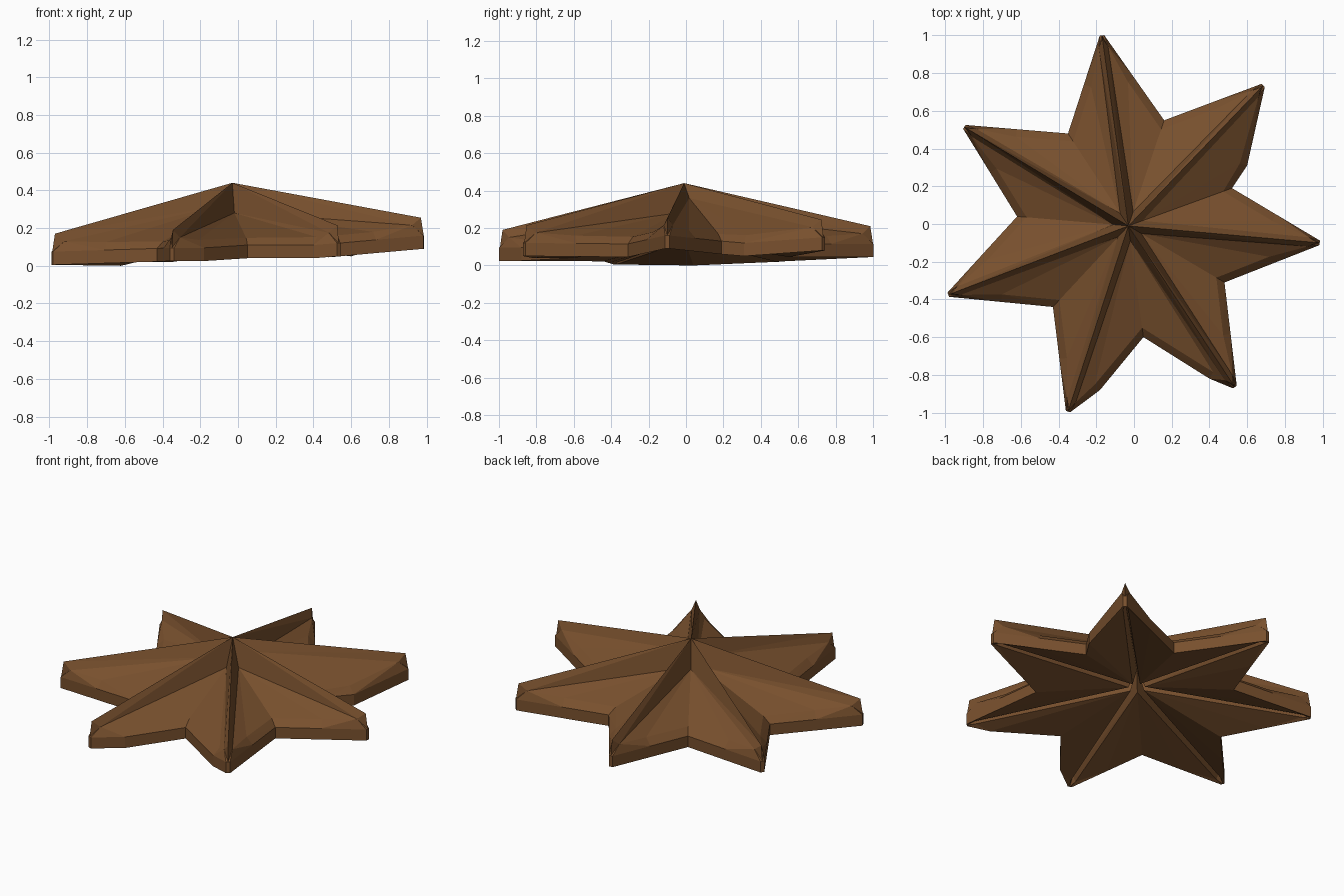
import bpy, bmesh
from mathutils import Vector

cube = bpy.data.objects.get("Cube")
if cube:
    bpy.data.objects.remove(cube)

# Arm tips (x, y, underside height), clockwise
tips = [(-.17, 1, .045), (.685, .735, .08), (.985, -.1, .09), (.535, -.865, .05),
        (-.35, -.995, .025), (-.985, -.375, .005), (-.9, .515, .02)]
# Notch after each tip: x, y, underside height, height where its valley starts
notches = [(.16, .55, .045, .27), (.52, .19, .06, .36), (.48, -.31, .045, .28),
           (.05, -.6, .04, .28), (-.43, -.44, .022, .32), (-.62, .04, 0, .28),
           (-.35, .48, .02, .28)]
# Bulging rim points: (arm, side) -> position and underside height
bulges = {(1, 1): (.6, .31, .05), (3, 1): (.4, -.82, .04), (4, -1): (-.18, -.88, .025)}
centre = Vector((-.03, -.01))
APEX = centre.to_3d() + Vector((0, 0, .44))
GROOVE_APEX = centre.to_3d() + Vector((0, 0, .25))

bm = bmesh.new()


def at(p, z):
    return Vector((p.x, p.y, z))


def face(*points):
    bm.faces.new([bm.verts.new(p) for p in points])


def half_arm(i, side):
    """One side of an arm: fin, panel, bevel, wall, underside and groove."""
    tx, ty, low = tips[i]
    nx, ny, notch_low, valley_z = notches[i if side > 0 else i - 1]
    tip, notch = Vector((tx, ty)), Vector((nx, ny))
    d = (tip - centre).normalized()
    perp = Vector((d.y, -d.x)) * side
    to_notch = (notch - centre).normalized()

    end = tip + perp * .012
    halfway = at(notch, notch_low).lerp(at(end, low), .5)
    mid = Vector(bulges.get((i, side), halfway))
    edge = (end - notch).normalized()
    inward = Vector((edge.y, -edge.x, 0))
    if inward.xy.dot(perp) > 0:
        inward = -inward

    # Upper surface
    crest = at(tip - d * .015, low + .165)
    fin_foot = at(tip - d * .06 + perp * .024, low + .125)
    valley = at(centre + to_notch * .08, valley_z)
    in_notch = at(notch - to_notch * .05, notch_low + .108)
    in_mid = mid + inward * .04 + Vector((0, 0, .112))
    face(APEX, crest, fin_foot, valley)
    face(valley, fin_foot, in_mid)
    face(valley, in_mid, in_notch)

    # Bevel and outer wall
    foot = [at(notch, notch_low), mid, at(end, low)]
    rim = [p + Vector((0, 0, .07)) for p in foot]
    inner = [in_notch, in_mid, fin_foot]
    for a in range(2):
        face(inner[a], inner[a + 1], rim[a + 1], rim[a])
        face(rim[a], rim[a + 1], foot[a + 1], foot[a])
    face(crest, at(tip, low + .07), rim[2], fin_foot)
    face(at(tip, low + .07), at(tip, low), foot[2], rim[2])

    # Hollow underside with a groove beneath the fin
    groove_edge = at(tip - d * .05 + perp * .015, low + .01)
    groove_end = at(tip - d * .05, low + .05)
    under_valley = at(centre + to_notch * .05, .13)
    face(under_valley, foot[0], foot[1])
    face(under_valley, foot[1], groove_edge)
    face(groove_edge, foot[1], foot[2])
    face(under_valley, groove_edge, groove_end, GROOVE_APEX)
    face(groove_edge, foot[2], at(tip, low), groove_end)


for i in range(len(tips)):
    for side in (-1, 1):
        half_arm(i, side)

bmesh.ops.remove_doubles(bm, verts=bm.verts, dist=.0005)
bmesh.ops.triangulate(bm, faces=bm.faces)
bmesh.ops.recalc_face_normals(bm, faces=bm.faces)
mesh = bpy.data.meshes.new("star_shell")
bm.to_mesh(mesh)
bm.free()

# Brown colour
brown = bpy.data.materials.new("warm_brown")
brown.use_nodes = True
colour = (.19, .081, .027, 1)
brown.diffuse_color = colour
brown.node_tree.nodes["Principled BSDF"].inputs["Base Color"].default_value = colour
mesh.materials.append(brown)
star = bpy.data.objects.new("star_shell", mesh)
bpy.context.collection.objects.link(star)
